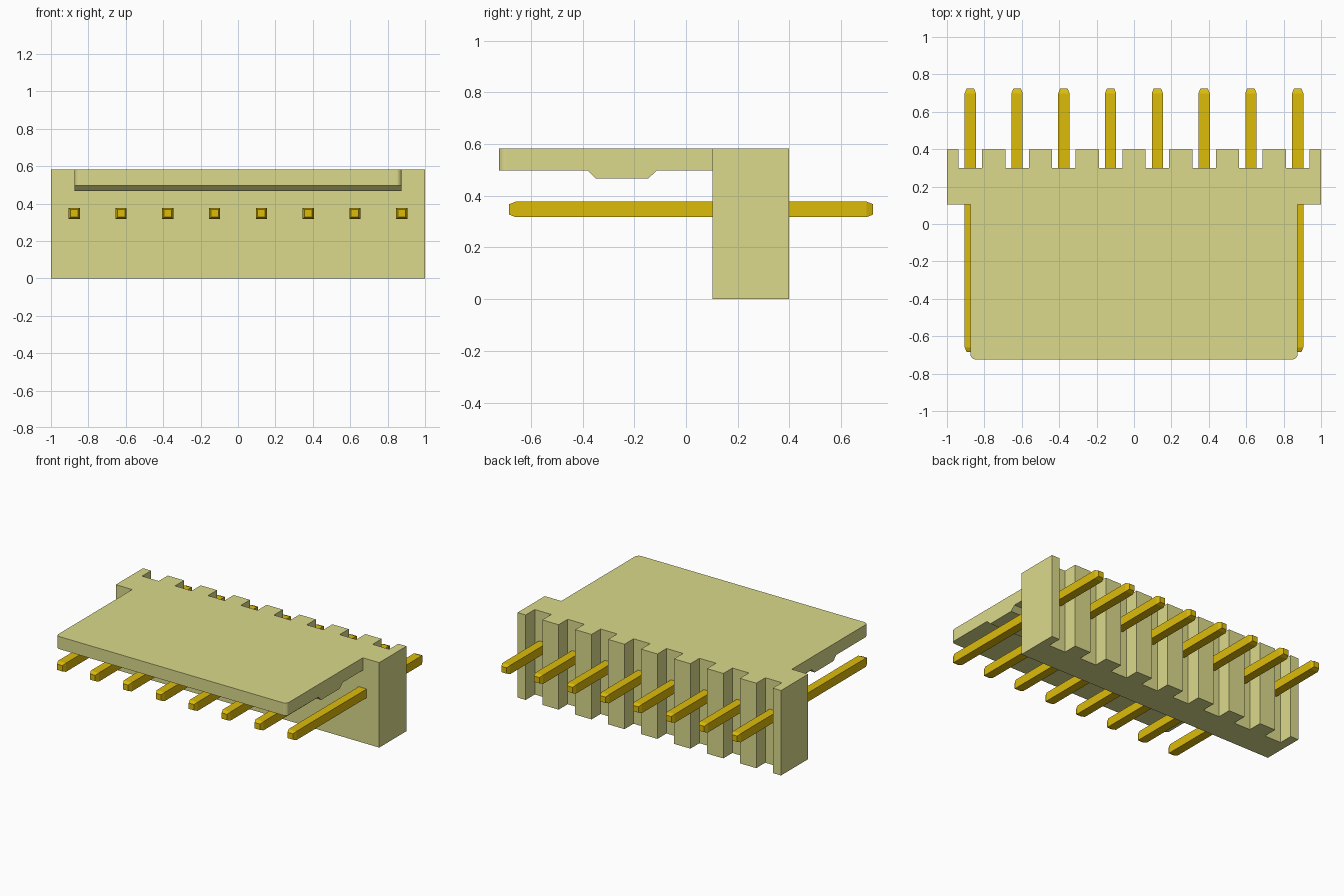
import bpy, bmesh
from mathutils import Vector

if "Cube" in bpy.data.objects:
    bpy.data.objects.remove(bpy.data.objects["Cube"])

PITCH, COUNT = 0.25, 8
PIN_X = [(i - (COUNT - 1) / 2) * PITCH for i in range(COUNT)]


def material(name, color):
    m = bpy.data.materials.new(name)
    m.diffuse_color = (*color, 1)
    m.use_nodes = True
    m.node_tree.nodes["Principled BSDF"].inputs["Base Color"].default_value = m.diffuse_color
    return m


def finish(name, bm, mat):
    bmesh.ops.recalc_face_normals(bm, faces=bm.faces)
    mesh = bpy.data.meshes.new(name)
    bm.to_mesh(mesh)
    bm.free()
    mesh.materials.append(mat)
    obj = bpy.data.objects.new(name, mesh)
    bpy.context.collection.objects.link(obj)
    return obj


def prism(points, offset):
    """Extrude a closed outline of 3D points along an offset."""
    bm = bmesh.new()
    face = bm.faces.new([bm.verts.new(p) for p in points])
    ext = bmesh.ops.extrude_face_region(bm, geom=[face])
    verts = [v for v in ext["geom"] if isinstance(v, bmesh.types.BMVert)]
    bmesh.ops.translate(bm, verts=verts, vec=Vector(offset))
    return bm


cream = material("cream_plastic", (0.71, 0.70, 0.26))
gold = material("gold_metal", (0.72, 0.50, 0.003))

# Upright housing: top outline with a slot behind every pin
FRONT, SLOT, BACK, TOP = 0.103, 0.30, 0.398, 0.583
outline = [(1, BACK, 0), (1, FRONT, 0), (-1, FRONT, 0), (-1, BACK, 0)]
for x in PIN_X:
    a, b = x - 0.063, x + 0.063
    outline += [(a, BACK, 0), (a, SLOT, 0), (b, SLOT, 0), (b, BACK, 0)]
housing = finish("housing", prism(outline, (0, 0, TOP)), cream)

# Locking plate: side profile with a ridge underneath, rounded front corners
EDGE = -0.724
profile = [(EDGE, TOP), (EDGE, 0.497), (-0.38, 0.497), (-0.348, 0.466),
           (-0.146, 0.466), (-0.114, 0.497), (0.2, 0.497), (0.2, TOP)]
bm = prism([(-0.875, y, z) for y, z in profile], (1.75, 0, 0))
corners = [e for e in bm.edges
           if all(abs(v.co.y - EDGE) < 1e-4 for v in e.verts)
           and abs(e.verts[0].co.x - e.verts[1].co.x) < 1e-4]
bmesh.ops.bevel(bm, geom=corners, offset=0.028, segments=5, profile=0.5,
                affect='EDGES')
plate = finish("locking_plate", bm, cream)

# Fuse the plate into the housing
mod = housing.modifiers.new("join_plate", 'BOOLEAN')
mod.operation, mod.solver, mod.object = 'UNION', 'EXACT', plate
bpy.context.view_layer.objects.active = housing
housing.select_set(True)
bpy.ops.object.modifier_apply(modifier=mod.name)
bpy.data.objects.remove(plate)

# Square pins with tapered ends
SECTIONS = [(-0.684, 0.020), (-0.659, 0.030), (0.699, 0.030), (0.724, 0.020)]
for i, x in enumerate(PIN_X):
    bm = bmesh.new()
    rings = [[bm.verts.new((x + sx * r, y, 0.347 + sz * r))
              for sx, sz in ((-1, -1), (1, -1), (1, 1), (-1, 1))]
             for y, r in SECTIONS]
    for a, b in zip(rings, rings[1:]):
        for k in range(4):
            n = (k + 1) % 4
            bm.faces.new((a[k], a[n], b[n], b[k]))
    bm.faces.new(rings[0])
    bm.faces.new(rings[-1])
    finish(f"pin_{i + 1}", bm, gold)
